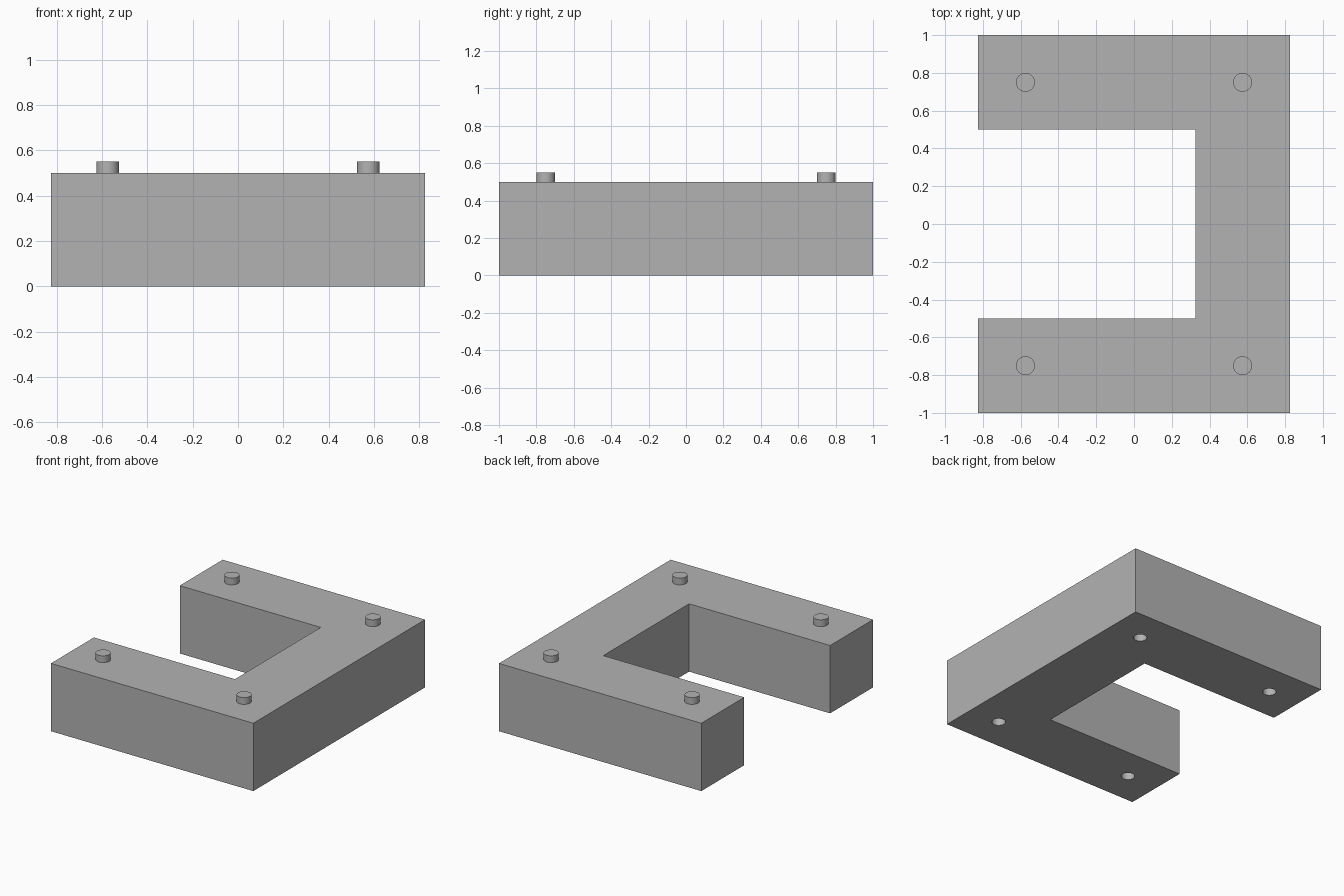
import bpy
import bmesh
from mathutils import Vector

if "Cube" in bpy.data.objects:
    bpy.data.objects.remove(bpy.data.objects["Cube"], do_unlink=True)

HALF_X, HALF_Y, HEIGHT = 0.825, 1.0, 0.5
ARM = 0.5                      # width of the arms and the spine
PEG_RADIUS, PEG_HEIGHT = 0.05, 0.05
SOCKET_RADIUS, SOCKET_DEPTH = 0.046, 0.06

grey = bpy.data.materials.new("plain grey")
grey.use_nodes = True
colour = (0.45, 0.45, 0.45, 1)
grey.diffuse_color = colour
grey.node_tree.nodes["Principled BSDF"].inputs["Base Color"].default_value = colour


def cylinder(name, x, y, radius, bottom, top):
    bpy.ops.mesh.primitive_cylinder_add(
        vertices=32, radius=radius, depth=top - bottom,
        location=(x, y, (bottom + top) / 2))
    obj = bpy.context.object
    obj.name = name
    obj.data.materials.append(grey)
    bpy.ops.object.shade_smooth_by_angle()
    return obj


# Body: U-shaped outline, open towards -x, extruded upwards
inner_x, inner_y = HALF_X - ARM, HALF_Y - ARM
outline = [(-HALF_X, -HALF_Y), (HALF_X, -HALF_Y), (HALF_X, HALF_Y), (-HALF_X, HALF_Y),
           (-HALF_X, inner_y), (inner_x, inner_y), (inner_x, -inner_y), (-HALF_X, -inner_y)]
bm = bmesh.new()
base = bm.faces.new([bm.verts.new((x, y, 0)) for x, y in outline])
raised = bmesh.ops.extrude_face_region(bm, geom=[base], use_keep_orig=True)["geom"]
bmesh.ops.translate(bm, vec=Vector((0, 0, HEIGHT)),
                    verts=[v for v in raised if isinstance(v, bmesh.types.BMVert)])
bmesh.ops.recalc_face_normals(bm, faces=bm.faces)
mesh = bpy.data.meshes.new("body")
bm.to_mesh(mesh)
bm.free()
body = bpy.data.objects.new("body", mesh)
bpy.context.collection.objects.link(body)
mesh.materials.append(grey)

# Pegs on top, with matching sockets cut into the underside
for x, x_name in ((-1, "right"), (1, "left")):
    for y, y_name in ((-1, "front"), (1, "back")):
        px, py = x * (HALF_X - ARM / 2), y * (HALF_Y - ARM / 2)
        cylinder(f"{y_name}_{x_name}_peg", px, py, PEG_RADIUS, HEIGHT, HEIGHT + PEG_HEIGHT)
        cutter = cylinder("socket_cutter", px, py, SOCKET_RADIUS, -SOCKET_DEPTH, SOCKET_DEPTH)
        cutter.hide_render = True
        cut = body.modifiers.new("socket", 'BOOLEAN')
        cut.operation, cut.solver, cut.object = 'DIFFERENCE', 'EXACT', cutter
        bpy.context.view_layer.objects.active = body
        bpy.ops.object.modifier_apply(modifier=cut.name)
        bpy.data.objects.remove(cutter, do_unlink=True)

# Smooth socket walls, crisp edges
bpy.ops.object.select_all(action='DESELECT')
body.select_set(True)
bpy.context.view_layer.objects.active = body
bpy.ops.object.shade_smooth_by_angle()
